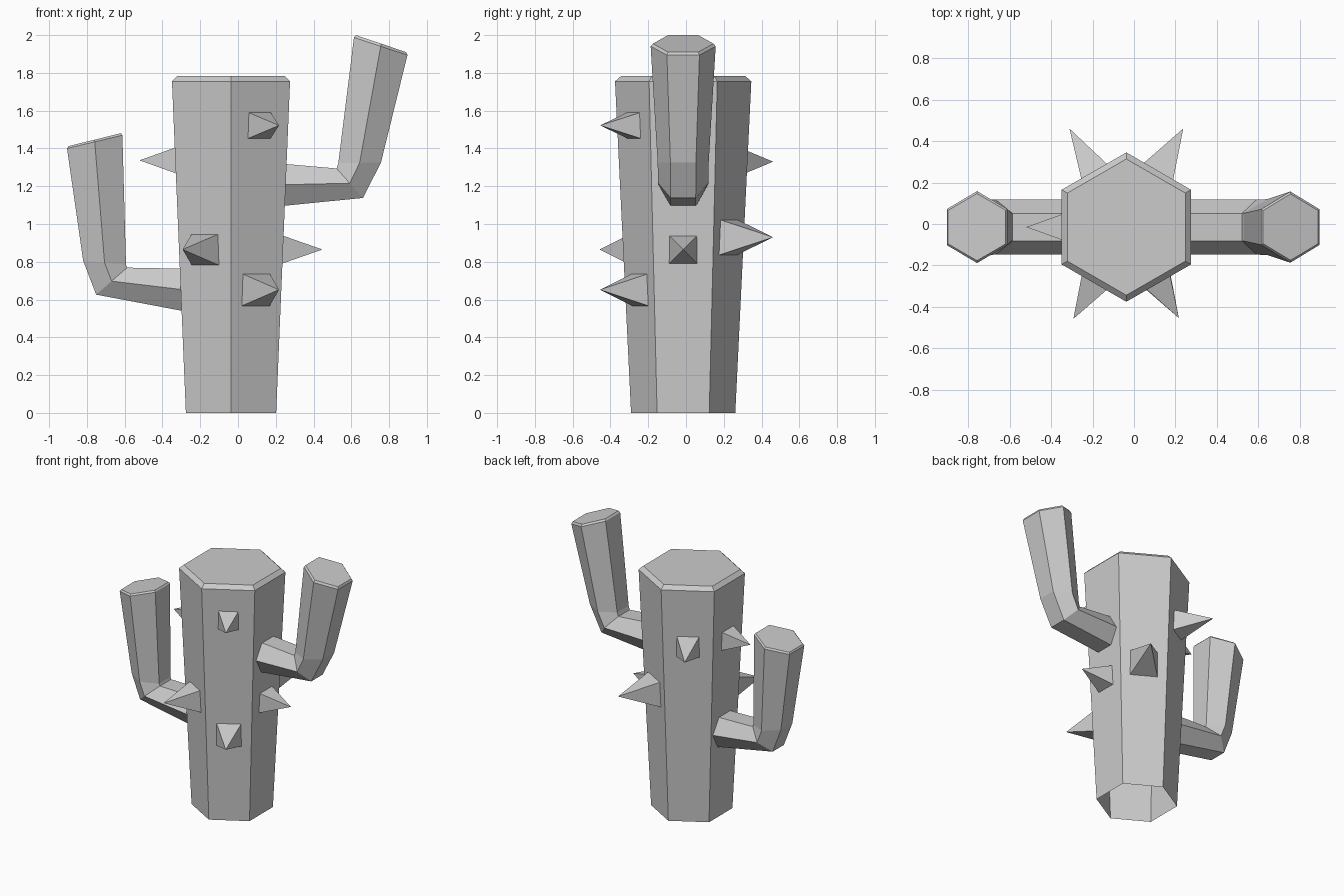
import bpy, bmesh
from math import sin, cos, radians, sqrt, hypot
from mathutils import Vector

if "Cube" in bpy.data.objects:
    bpy.data.objects.remove(bpy.data.objects["Cube"])

CX, CY = -0.037, -0.015   # trunk axis


def finish(name, bm):
    bmesh.ops.recalc_face_normals(bm, faces=bm.faces[:])
    me = bpy.data.meshes.new(name)
    bm.to_mesh(me)
    bm.free()
    ob = bpy.data.objects.new(name, me)
    bpy.context.collection.objects.link(ob)
    return ob


def hex_tube(name, sections):
    """Loft hexagons; each section is (flat point A, flat point B, optional y radius) in xz.
    The start stays open, the end is capped."""
    bm = bmesh.new()
    rings = []
    for a, b, *rad in sections:
        r = rad[0] if rad else hypot(b[0] - a[0], b[1] - a[1]) / sqrt(3)
        m = ((a[0] + b[0]) / 2, (a[1] + b[1]) / 2)
        pts = [(a, -.5), (m, -1), (b, -.5), (b, .5), (m, 1), (a, .5)]
        rings.append([bm.verts.new((p[0], CY + k * r, p[1])) for p, k in pts])
    for lo, hi in zip(rings, rings[1:]):
        for i in range(6):
            j = (i + 1) % 6
            bm.faces.new((lo[i], lo[j], hi[j], hi[i]))
    bm.faces.new(rings[-1])
    return finish(name, bm)


def spike(name, angle, z, half, tip):
    """Four-sided pyramid pointing out of a trunk face."""
    t = radians(angle)
    out, side, up = Vector((cos(t), sin(t), 0)), Vector((-sin(t), cos(t), 0)), Vector((0, 0, 1))
    centre = Vector((CX, CY, z))
    base_r = 0.239 + 0.042 * z - 0.012
    bm = bmesh.new()
    base = [bm.verts.new(centre + out * base_r + side * half * u + up * half * v)
            for u, v in ((-1, -1), (1, -1), (1, 1), (-1, 1))]
    apex = bm.verts.new(centre + out * tip)
    bm.faces.new(base)
    for i in range(4):
        bm.faces.new((base[i], base[(i + 1) % 4], apex))
    return finish(name, bm)


# Trunk: tapered hexagon with a bevelled top and open bottom
hex_tube("trunk", [((CX - a, z), (CX + a, z))
                   for z, a in ((0, .239), (1.755, .3125), (1.783, .285))])

# Arms: stub, two-step elbow, flared tip with a fine bevel
hex_tube("right_arm", [
    ((.20, 1.322), (.20, 1.092), .133),
    ((.522, 1.294), (.662, 1.138), .133),
    ((.531, 1.322), (.757, 1.326), .135),
    ((.614, 1.988), (.897, 1.894)),
    ((.624, 2.0), (.890, 1.910), .160)])
hex_tube("left_arm", [
    ((-.22, .762), (-.22, .526), .133),
    ((-.587, .769), (-.751, .626), .133),
    ((-.593, .785), (-.820, .806), .135),
    ((-.612, 1.470), (-.905, 1.400)),
    ((-.620, 1.481), (-.898, 1.412), .162)])

# Spikes: angle, height, half width, tip radius
for i, args in enumerate([
        (0, .865, .077, .484), (180, 1.337, .072, .484),
        (-60, 1.522, .072, .508), (-60, .652, .088, .508),
        (-120, .865, .086, .512),
        (60, .93, .097, .550), (120, 1.33, .080, .550)]):
    spike(f"spike_{i + 1}", *args)
